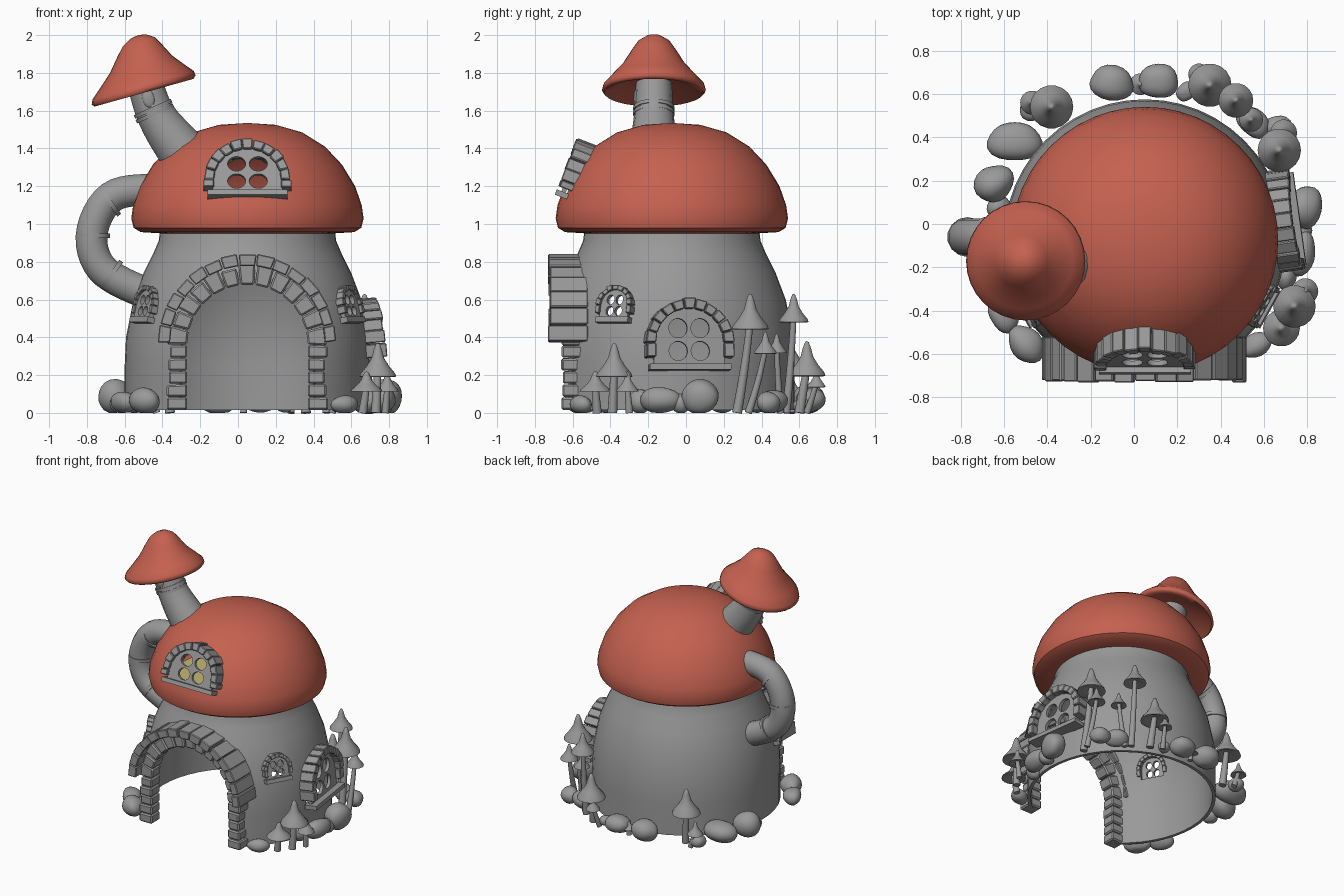
import bpy, bmesh, math, random
from mathutils import Matrix, Vector

if "Cube" in bpy.data.objects:
    bpy.data.objects.remove(bpy.data.objects["Cube"])

random.seed(4)
CX, CY = 0.05, -0.075          # axis of the house


def material(name, rgb):
    m = bpy.data.materials.new(name)
    m.diffuse_color = (*rgb, 1)
    m.use_nodes = True
    m.node_tree.nodes["Principled BSDF"].inputs["Base Color"].default_value = m.diffuse_color
    return m


GREY = material("stone grey", (0.32, 0.32, 0.32))
RED = material("cap red", (0.56, 0.12, 0.08))
YELLOW = material("warm yellow", (0.58, 0.48, 0.17))


def add(name, me, mat, angle=35):
    me.materials.clear()
    me.materials.append(mat)
    for p in me.polygons:
        p.use_smooth = True
    me.set_sharp_from_angle(angle=math.radians(angle))
    ob = bpy.data.objects.new(name, me)
    bpy.context.collection.objects.link(ob)
    return ob


def finish(name, bm, mat, M=None, angle=35):
    bmesh.ops.recalc_face_normals(bm, faces=bm.faces)
    if M is not None:
        bm.transform(M)
    me = bpy.data.meshes.new(name)
    bm.to_mesh(me)
    bm.free()
    return add(name, me, mat, angle)


def evaluated(ob):
    dg = bpy.context.evaluated_depsgraph_get()
    dg.update()
    return bpy.data.meshes.new_from_object(ob.evaluated_get(dg))


def revolve(name, prof, mat, M, n=40, closed=True, angle=35):
    bm = bmesh.new()
    rings = [[bm.verts.new((r * math.cos(2 * math.pi * i / n), r * math.sin(2 * math.pi * i / n), z))
              for i in range(n)] for r, z in prof]
    for k in range(len(rings) if closed else len(rings) - 1):
        a, b = rings[k], rings[(k + 1) % len(rings)]
        if prof[k][0] == 0 and prof[(k + 1) % len(prof)][0] == 0:
            continue
        for i in range(n):
            j = (i + 1) % n
            bm.faces.new((a[i], a[j], b[j], b[i]))
    bmesh.ops.remove_doubles(bm, verts=bm.verts, dist=1e-5)
    return finish(name, bm, mat, M, angle)


def curve_mesh(name, splines, mat, M=None, kind='POLY', cyclic=False, **settings):
    cu = bpy.data.curves.new(name, 'CURVE')
    for k, v in settings.items():
        setattr(cu, k, v)
    for pts in splines:
        s = cu.splines.new(kind)
        s.points.add(len(pts) - 1)
        for p, q in zip(s.points, pts):
            p.co = (q[0], q[1], q[2], 1)
            p.radius = q[3] if len(q) > 3 else 1
        s.use_cyclic_u = cyclic
        if kind == 'NURBS':
            s.order_u, s.use_endpoint_u, s.resolution_u = 3, True, 4
    ob = bpy.data.objects.new(name, cu)
    bpy.context.collection.objects.link(ob)
    me = evaluated(ob)
    bpy.data.objects.remove(ob)
    if M is not None:
        me.transform(M)
    return add(name, me, mat)


def tube(name, pts, r, mat=None):
    return curve_mesh(name, [pts], mat or GREY, kind='NURBS' if len(pts) > 2 else 'POLY', dimensions='3D',
                      bevel_depth=r, bevel_resolution=5, use_fill_caps=True)


def arch_outline(R, h, n=20):
    return [(-R, 0), (R, 0)] + [(R * math.cos(math.pi * i / n), h + R * math.sin(math.pi * i / n))
                                for i in range(n + 1)]


def prism(bm, pts, y0, y1):
    a = [bm.verts.new((x, y0, z)) for x, z in pts]
    b = [bm.verts.new((x, y1, z)) for x, z in pts]
    bm.faces.new(a)
    bm.faces.new(b[::-1])
    for i in range(len(pts)):
        j = (i + 1) % len(pts)
        bm.faces.new((a[i], b[i], b[j], a[j]))


def bricks(name, M, cz, r0, r1, y0, y1, n, zbot, rows):
    """Arch of wedge bricks with straight legs below."""
    bm = bmesh.new()
    rnd = random.uniform
    t = r1 - r0
    for i in range(n):
        a, b = math.pi * (i + 0.03) / n, math.pi * (i + 0.97) / n
        o = r1 + rnd(-.1, .1) * t
        prism(bm, [(r * math.cos(c), cz + r * math.sin(c)) for r, c in
                   ((r0, a), (o, a + rnd(-.02, .02)), (o, b), (r0, b))], y0 + rnd(-.006, .006), y1)
    for s in (-1, 1):
        for k in range(rows):
            za, zb = (zbot + (cz - zbot) * (k + e) / rows for e in (0.02, 0.98))
            o = r1 + rnd(-.1, .1) * t
            prism(bm, [(s * r0, za), (s * o, za), (s * o, zb + rnd(-.006, 0)), (s * r0, zb)],
                  y0 + rnd(-.006, .006), y1)
    bmesh.ops.recalc_face_normals(bm, faces=bm.faces)
    bmesh.ops.bevel(bm, geom=bm.edges[:], offset=t * .09, segments=1, affect='EDGES')
    return finish(name, bm, GREY, M, 25)


def cut(ob, jobs):
    """Cut arch shaped openings: (matrix, R, h, y0, y1)."""
    for M, R, h, y0, y1 in jobs:
        bm = bmesh.new()
        prism(bm, arch_outline(R, h)[:-1][0:2] + arch_outline(R, h)[3:-1] + [(-R, h)] if h else
              arch_outline(R, h), y0, y1)
        c = finish("cutter", bm, ob.data.materials[0], M)
        c.hide_render = True
        mod = ob.modifiers.new("cut", 'BOOLEAN')
        mod.operation, mod.solver, mod.object = 'DIFFERENCE', 'EXACT', c
        me = evaluated(ob)
        ob.modifiers.clear()
        ob.data = me
        bpy.data.objects.remove(c)
    ob.data.set_sharp_from_angle(angle=math.radians(40))


def place(x, y, z, az, tilt=0):
    return (Matrix.Translation((x, y, z)) @ Matrix.Rotation(math.radians(az + 90), 4, 'Z')
            @ Matrix.Rotation(math.radians(-tilt), 4, 'X'))


def window(name, M, R, h, t, front, back, n):
    H = h + R
    ring = lambda x, z: [(x + R * .26 * math.cos(a * math.pi / 9), z + H * .165 * math.sin(a * math.pi / 9), 0)
                         for a in range(18)]
    panes = [ring(s * R * .31, k * H) for s in (-1, 1) for k in (.25, .64)]
    curve_mesh(name + "_lattice", [[(x, z, 0) for x, z in arch_outline(R, h)]] + panes, GREY,
               M @ Matrix.Rotation(math.pi / 2, 4, 'X'), cyclic=True,
               dimensions='2D', fill_mode='BOTH', extrude=.012)
    bricks(name + "_bricks", M, h, R * .96, R + t, -front, back, n, h * .35, 1)
    bm = bmesh.new()
    w = R + t * .6
    prism(bm, [(-w, -.025), (w, -.025), (w, .005), (-w, .005)], -front * 1.1, .03)
    finish(name + "_sill", bm, GREY, M)


# Walls and roof, both hollow shells
AX = Matrix.Translation((CX, CY, 0))
walls = revolve("walls", [(.65, .015), (.65, .25), (.643, .4), (.603, .6), (.55, .74), (.5, .84), (.47, .91),
                          (.458, 1.0), (.435, 1.0), (.445, .91), (.475, .84), (.525, .74), (.58, .6),
                          (.62, .4), (.627, .25), (.627, .015)], GREY, AX, 48)
roof = revolve("roof_cap", [(0, 1.535), (.15, 1.525), (.29, 1.485), (.41, 1.41), (.5, 1.315), (.57, 1.2),
                            (.605, 1.1), (.615, 1.03), (.603, .98), (.565, .957), (.45, .95), (.45, .975),
                            (.56, .985), (.59, 1.04), (.58, 1.1), (.545, 1.2), (.48, 1.3), (.39, 1.385),
                            (.28, 1.46), (.15, 1.5), (0, 1.51)], RED, AX, 48, closed=False, angle=60)
revolve("attic_floor", [(0, .985), (.445, .985), (.445, 1.003), (0, 1.003)], YELLOW, AX, 48)

# Windows: name, matrix, radius, straight height, brick thickness, front, back, brick count
az = lambda a, r, z, tilt: place(CX + r * math.cos(math.radians(a)), CY + r * math.sin(math.radians(a)), z, a, tilt)
roof_window = ("roof_window", place(.05, -.65, 1.165, -90, 21), .185, .065, .045, .035, .12, 11)
wall_windows = [("side_window", az(8, .66, .25, 5), .19, .12, .045, .055, .06, 11),
                ("right_small_window", az(-29, .63, .5, 13), .085, .07, .022, .025, .05, 9),
                ("left_small_window", az(209, .63, .5, 13), .085, .07, .022, .025, .05, 9)]
for w in [roof_window] + wall_windows:
    window(*w)
DOOR = place(CX, 0, 0, -90)
cut(roof, [(roof_window[1], .178, .065, -.15, .25)])
cut(walls, [(w[1], w[2] * .97, w[3], -.12, .13) for w in wall_windows]
    + [(DOOR @ Matrix.Translation((0, 0, -.1)), .35, .46, -1, -.3)])

# Door surround: inner ring with pillars, outer hood
bricks("door_inner_arch", DOOR, .36, .32, .42, -.655, -.55, 13, .015, 5)
bricks("door_hood", DOOR, .37, .41, .47, -.725, -.52, 15, .37, 0)

# Side pipe with joint bands
tube("side_pipe", [(-.42, -.06, 1.18), (-.56, -.06, 1.185), (-.70, -.06, 1.14), (-.79, -.06, .95),
                   (-.75, -.06, .78), (-.63, -.06, .69), (-.5, -.06, .64)], .086)
for i, (x, z, a) in enumerate([(-.68, 1.12, 35), (-.768, .94, 88), (-.67, .73, 145)]):
    d = Vector((math.cos(math.radians(a)), 0, math.sin(math.radians(a)))) * .012
    p = Vector((x, -.06, z))
    tube("pipe_band_%d" % i, [p - d, p + d], .092)

# Chimney with collar, vent and mushroom hat
tube("chimney", [(-.25, -.17, 1.33, 1.35), (-.35, -.17, 1.45, 1.2), (-.44, -.17, 1.58), (-.48, -.17, 1.7, .95),
                 (-.51, -.17, 1.8, .9)], .103)
for k in (0, .025):
    p, d = Vector((-.44 - k * .4, -.17, 1.585 + k)), Vector((-.004, 0, .009))
    tube("chimney_collar", [p - d, p + d], .11)
bm = bmesh.new()
bmesh.ops.create_uvsphere(bm, u_segments=16, v_segments=8, radius=1)
finish("chimney_vent", bm, GREY, Matrix.Translation((-.475, -.265, 1.665)) @ Matrix.Rotation(-.25, 4, 'Y')
       @ Matrix.Diagonal((.032, .012, .05, 1)))
SHEAR = Matrix(((1, 0, -.1, -.5), (0, 1, 0, -.17), (.28, 0, 1, 1.715), (0, 0, 0, 1)))
revolve("chimney_hat", [(0, .285), (.04, .278), (.085, .25), (.12, .2), (.165, .13), (.225, .065), (.268, .02),
                        (.275, -.005), (.262, -.02), (.2, .005), (.1, .03), (0, .03)],
        RED, SHEAR, 32, closed=False, angle=70)


# Garden mushrooms: stem base x, y, hat x, y, hat radius, top
def mushroom(bx, by, hx, hy, r, top):
    h = min(1.85 * r, .48 * top)
    tube("mushroom_stem", [(bx, by, 0, 1.2), ((bx + hx * 2) / 3, (by + hy * 2) / 3, top * .4),
                           (hx, hy, top - h * .75, .8)], .009 + .13 * r)
    M = Matrix.Translation((hx, hy, top - h))
    revolve("mushroom_hat", [(0, h), (.1 * r, .97 * h), (.22 * r, .8 * h), (.34 * r, .55 * h), (.6 * r, .32 * h),
                             (.93 * r, .1 * h), (r, 0), (.9 * r, -.02 * h), (.3 * r, .12 * h), (0, .12 * h)],
            GREY, M, 18, closed=False, angle=60)


for m in [(.68, .27, .67, .34, .1, .63), (.7, .33, .69, .42, .062, .43), (.47, .53, .47, .57, .08, .63),
          (.5, .5, .54, .48, .055, .42), (.36, .6, .35, .64, .1, .38), (.28, .64, .3, .69, .05, .23),
          (.73, -.39, .74, -.38, .098, .37), (.66, -.47, .68, -.48, .085, .22), (.78, -.3, .79, -.31, .06, .22),
          (-.36, .52, -.38, .54, .1, .42), (-.43, .56, -.47, .56, .055, .2), (.03, .64, .03, .645, .05, .1)]:
    mushroom(*m)

# Garden stones: x, y, half length, half width, height, turn
for x, y, a, b, h, turn in [(-.10, .65, .11, .075, .15, -10), (.11, .66, .09, .08, .14, 0),
                            (-.55, .38, .12, .095, .16, 0), (-.64, .19, .09, .09, .18, 30),
                            (-.62, .08, .06, .05, .1, 60), (-.5, -.55, .1, .075, .13, -50),
                            (-.6, -.42, .08, .07, .12, -60), (.79, .08, .11, .07, .18, 75),
                            (.77, -.13, .1, .075, .14, 80), (.76, -.03, .06, .05, .1, 0),
                            (.7, -.25, .06, .05, .12, 90), (.56, -.56, .08, .055, .09, 30),
                            (.55, .47, .08, .065, .13, -40), (.67, .44, .075, .06, .11, -30),
                            (.24, .61, .05, .04, .08, 40), (-.47, .53, .06, .05, .09, 0)]:
    bm = bmesh.new()
    bmesh.ops.create_icosphere(bm, subdivisions=3, radius=1)
    ph = random.uniform(0, 6)
    for v in bm.verts:
        c = v.co
        v.co = c * (1 + .08 * math.sin(2.5 * c.x + ph) + .06 * math.sin(3.5 * c.y + 2 * ph + c.z))
        v.co.z = max(v.co.z, -.97)
    finish("garden_stone", bm, GREY, Matrix.Translation((x, y, h * .485))
           @ Matrix.Rotation(math.radians(turn), 4, 'Z') @ Matrix.Diagonal((a, b, h / 2, 1)), 60)
